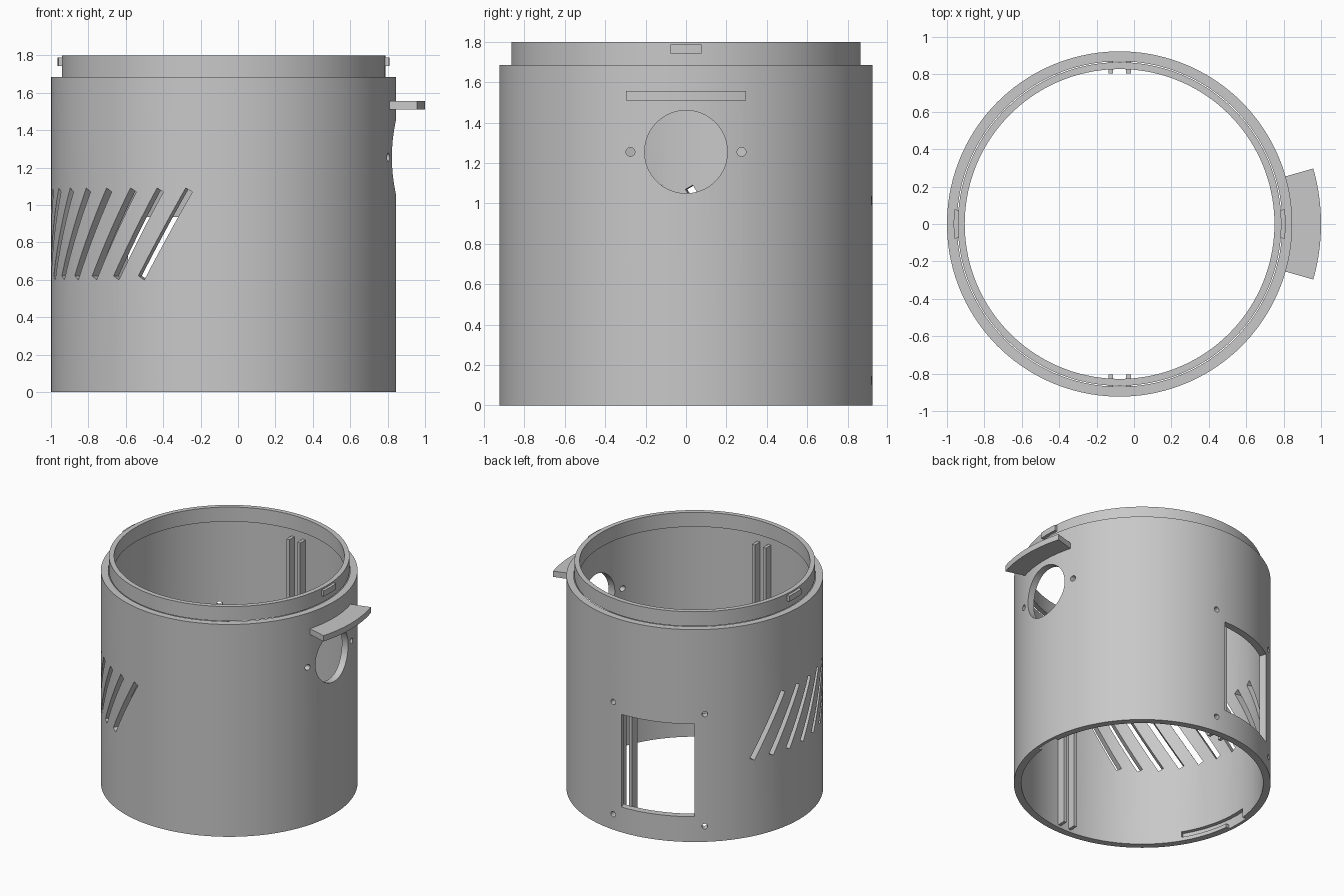
import bpy, bmesh
from math import radians, cos, sin, pi
from mathutils import Matrix

cube = bpy.data.objects.get("Cube")
if cube:
    bpy.data.objects.remove(cube, do_unlink=True)

CX = -0.077                      # tube axis
R_OUT, R_IN = 0.923, 0.87        # tube wall
BODY_H, TOP = 1.685, 1.80

grey = bpy.data.materials.new("light grey plastic")
grey.use_nodes = True
COLOUR = (0.58, 0.58, 0.58, 1)
grey.diffuse_color = COLOUR
grey.node_tree.nodes["Principled BSDF"].inputs["Base Color"].default_value = COLOUR


def finish(name, bm):
    bmesh.ops.recalc_face_normals(bm, faces=bm.faces)
    mesh = bpy.data.meshes.new(name)
    bm.to_mesh(mesh)
    bm.free()
    mesh.materials.append(grey)
    ob = bpy.data.objects.new(name, mesh)
    bpy.context.collection.objects.link(ob)
    return ob


def arc_block(name, r0, r1, z0, z1, a0=0, a1=360, steps=144):
    """Rectangular section swept round the tube axis; a full turn makes a ring."""
    bm = bmesh.new()
    full = a1 - a0 >= 360
    rings = []
    for i in range(steps if full else steps + 1):
        a = radians(a0 + (a1 - a0) * i / steps)
        rings.append([bm.verts.new((CX + r * cos(a), r * sin(a), z))
                      for r, z in ((r0, z0), (r1, z0), (r1, z1), (r0, z1))])
    pairs = list(zip(rings, rings[1:]))
    if full:
        pairs.append((rings[-1], rings[0]))
    else:
        bm.faces.new(rings[0])
        bm.faces.new(rings[-1])
    for p, q in pairs:
        for j in range(4):
            k = (j + 1) % 4
            bm.faces.new((p[j], p[k], q[k], q[j]))
    return finish(name, bm)


def on_wall(angle, z, r=0.9):
    """Frame on the wall: local x points outward, y along the wall, z up."""
    return (Matrix.Translation((CX, 0, 0)) @ Matrix.Rotation(radians(angle), 4, 'Z')
            @ Matrix.Translation((r, 0, z)))


def box(name, size, matrix):
    bm = bmesh.new()
    bmesh.ops.create_cube(bm, size=1, matrix=matrix @ Matrix.Diagonal((*size, 1)))
    return finish(name, bm)


def drill(name, radius, matrix, sides=24):
    bm = bmesh.new()
    bmesh.ops.create_cone(bm, cap_ends=True, segments=sides, radius1=radius, radius2=radius,
                          depth=0.4, matrix=matrix @ Matrix.Rotation(pi / 2, 4, 'Y'))
    return finish(name, bm)


body = arc_block("body_tube", R_OUT, R_IN, 0, BODY_H)
cutters = []

# Slanted vent slots round the right side
for k in range(10):
    m = on_wall(250 - 10 * k, 0.845) @ Matrix.Rotation(radians(-30), 4, 'X')
    # tilt so that each slot's upper end leans away from the front
    cutters.append(box("vent_cutter", (0.25, 0.042, 0.543), m))

# Rear window with four screw holes
WINDOW_A, WINDOW_Z = 107.5, 0.568
cutters.append(box("window_cutter", (0.3, 0.549, 0.735), on_wall(WINDOW_A, WINDOW_Z)))
for da in (-22, 22):
    for dz in (-0.445, 0.445):
        cutters.append(drill("screw_cutter", 0.021, on_wall(WINDOW_A + da, WINDOW_Z + dz)))

# Round port with a screw hole each side
cutters.append(drill("port_cutter", 0.205, on_wall(0, 1.255), 64))
for y in (-0.275, 0.275):
    cutters.append(drill("port_screw_cutter", 0.022,
                         Matrix.Translation((0, y, 0)) @ on_wall(0, 1.255)))

# L-shaped twist-lock grooves inside the bottom edge
for a in (0, 180):
    cutters.append(arc_block("groove_entry_cutter", 0.8, 0.9, -0.05, 0.075, a - 6, a + 6, 6))
    cutters.append(arc_block("groove_run_cutter", 0.8, 0.9, 0.03, 0.075, a + 5, a + 31, 12))

for c in cutters:
    c.hide_render = True
    mod = body.modifiers.new("cut", 'BOOLEAN')
    mod.operation = 'DIFFERENCE'
    mod.solver = 'EXACT'
    mod.object = c
bpy.context.view_layer.update()
cut_mesh = bpy.data.meshes.new_from_object(
    body.evaluated_get(bpy.context.evaluated_depsgraph_get()))
body.modifiers.clear()
body.data = cut_mesh
for c in cutters:
    bpy.data.objects.remove(c, do_unlink=True)

# Neck ring and its two locking tabs
neck = arc_block("neck_ring", 0.828, 0.865, BODY_H, TOP)
for side, a in (("left", 0), ("right", 180)):
    arc_block("lock_tab_" + side, 0.855, 0.887, 1.742, 1.787, a - 5, a + 5, 8)

# Curved visor above the port
visor = arc_block("port_visor", 0.9, 1.077, 1.51, 1.556, -16, 16, 24)

# Paired guide rails inside the front and back
for label, s in (("front", -1), ("back", 1)):
    for side, x in (("right", -0.048), ("left", 0.048)):
        box(f"{label}_rail_{side}", (0.025, 0.07, 1.59),
            Matrix.Translation((CX + x, s * 0.839, 0.815)))

# Smooth round walls, crisp edges
bpy.ops.object.select_all(action='DESELECT')
for ob in (body, neck, visor):
    ob.select_set(True)
bpy.context.view_layer.objects.active = body
bpy.ops.object.shade_smooth_by_angle(angle=radians(30))
